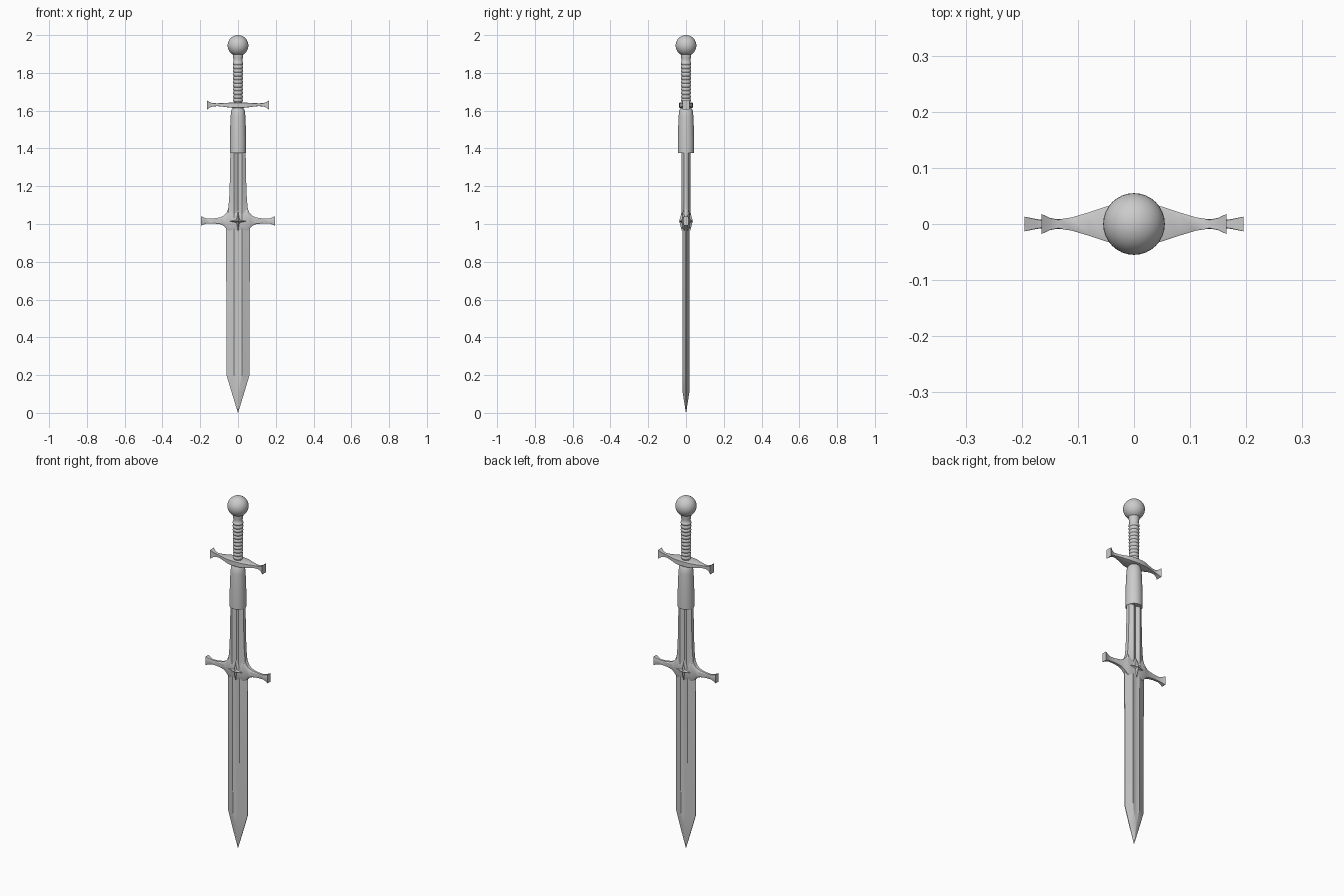
import bpy, bmesh, math
from math import cos, sin, pi

if "Cube" in bpy.data.objects:
    bpy.data.objects.remove(bpy.data.objects["Cube"])


def finish(name, bm, angle=30):
    bmesh.ops.remove_doubles(bm, verts=bm.verts, dist=1e-5)
    bmesh.ops.recalc_face_normals(bm, faces=bm.faces)
    me = bpy.data.meshes.new(name)
    bm.to_mesh(me)
    bm.free()
    ob = bpy.data.objects.new(name, me)
    bpy.context.collection.objects.link(ob)
    bpy.ops.object.select_all(action='DESELECT')
    ob.select_set(True)
    bpy.context.view_layer.objects.active = ob
    bpy.ops.object.shade_smooth_by_angle(angle=math.radians(angle))
    return ob


def loft(name, rings, angle=30):
    """Skin a list of equal-length point rings and cap the ends."""
    bm = bmesh.new()
    vs = [[bm.verts.new(p) for p in r] for r in rings]
    n = len(vs[0])
    for a, b in zip(vs, vs[1:]):
        for i in range(n):
            bm.faces.new((a[i], a[(i + 1) % n], b[(i + 1) % n], b[i]))
    bm.faces.new(vs[0])
    bm.faces.new(vs[-1])
    return finish(name, bm, angle)


def lathe(name, profile, n=32, angle=40):
    return loft(name, [[(r * cos(2 * pi * i / n), r * sin(2 * pi * i / n), z)
                        for i in range(n)] for r, z in profile], angle)


def blade_ring(z, w, e, r, d, c):
    """Fullered section: half width w, edge e, ridge at (r, d), centre depth c."""
    half = [(w, e), (r, d), (0, c), (-r, d), (-w, e)]
    return [(x, y, z) for x, y in half] + [(-x, -y, z) for x, y in half]


def guard(name, sections):
    """Mirrored cross guard from (x, z low, z high, half depth, chamfer)."""
    rings = []
    full = [(-s[0],) + s[1:] for s in reversed(sections) if s[0] > 0] + sections
    for x, lo, hi, h, k in full:
        cy, cz = h * k, (hi - lo) / 2 * k
        rings.append([(x, y, z) for y, z in (
            (h, lo + cz), (h, hi - cz), (h - cy, hi), (cy - h, hi),
            (-h, hi - cz), (-h, lo + cz), (cy - h, lo), (h - cy, lo))])
    return loft(name, rings)


# Blade with a fuller that closes into a ridge at the point
loft("blade", [blade_ring(*s) for s in (
    (0.0, 0.0005, 0.0002, 0.0002, 0.0005, 0.0005),
    (0.11, 0.034, 0.002, 0.004, 0.018, 0.018),
    (0.20, 0.061, 0.002, 0.02, 0.018, 0.013),
    (1.02, 0.063, 0.002, 0.022, 0.019, 0.013))])

# Fluted ricasso above the lower guard
loft("ricasso", [blade_ring(*s) for s in (
    (1.0, 0.066, 0.01, 0.022, 0.022, 0.014),
    (1.04, 0.06, 0.01, 0.021, 0.022, 0.013),
    (1.08, 0.052, 0.01, 0.02, 0.024, 0.013),
    (1.13, 0.047, 0.01, 0.02, 0.025, 0.013),
    (1.20, 0.044, 0.01, 0.02, 0.025, 0.013),
    (1.40, 0.040, 0.01, 0.02, 0.024, 0.013))])

# Lower guard, sweeping up and down into the blade
guard("lower_guard", [
    (0.0, 0.96, 1.07, 0.022, 0.4), (0.035, 0.965, 1.075, 0.021, 0.4),
    (0.05, 0.965, 1.085, 0.018, 0.4), (0.06, 0.975, 1.06, 0.017, 0.4),
    (0.075, 0.99, 1.044, 0.015, 0.4), (0.095, 0.999, 1.035, 0.012, 0.4),
    (0.13, 1.003, 1.029, 0.009, 0.3), (0.16, 1.003, 1.028, 0.007, 0.2),
    (0.175, 1.0, 1.032, 0.009, 0.1), (0.195, 0.992, 1.041, 0.013, 0.02)])

# Four-pointed star bosses on both faces
for side, label in ((-1, "front"), (1, "back")):
    bm = bmesh.new()
    outline = []
    for i in range(8):
        a = i * pi / 4
        rad = 0.012 if i % 2 else (0.055 if i % 4 == 2 else 0.045)
        outline.append(bm.verts.new((rad * cos(a), side * 0.021, 1.015 + rad * sin(a))))
    peak = bm.verts.new((0, side * 0.036, 1.015))
    for i in range(8):
        bm.faces.new((outline[i], outline[(i + 1) % 8], peak))
    bm.faces.new(outline)
    finish("star_boss_" + label, bm, 10)

# Collar sleeve
lathe("collar", [(0.037, 1.375), (0.043, 1.375), (0.0435, 1.43), (0.042, 1.50),
                 (0.039, 1.57), (0.036, 1.60), (0.030, 1.611)])

# Upper guard
guard("upper_guard", [
    (0.0, 1.615, 1.643, 0.036, 0.1), (0.03, 1.615, 1.643, 0.035, 0.1),
    (0.05, 1.617, 1.642, 0.031, 0.1), (0.08, 1.621, 1.64, 0.021, 0.1),
    (0.11, 1.624, 1.639, 0.012, 0.1), (0.135, 1.622, 1.64, 0.008, 0.1),
    (0.15, 1.616, 1.645, 0.011, 0.05), (0.165, 1.606, 1.656, 0.018, 0.02)])

# Wound grip with rounded ridges
profile = [(0.026, 1.60)]
turns, z0, z1 = 11, 1.645, 1.86
for i in range(turns * 6 + 1):
    t = i / (turns * 6)
    bulge = abs(sin(pi * t * turns))
    profile.append((0.0215 + 0.002 * t + 0.0045 * bulge, z0 + (z1 - z0) * t))
profile += [(0.025, 1.875), (0.028, 1.895), (0.028, 1.91)]
lathe("grip", profile, 24)

# Ball pommel
bm = bmesh.new()
bmesh.ops.create_uvsphere(bm, u_segments=32, v_segments=20, radius=0.055)
bmesh.ops.translate(bm, verts=bm.verts, vec=(0, 0, 1.945))
finish("pommel", bm)
